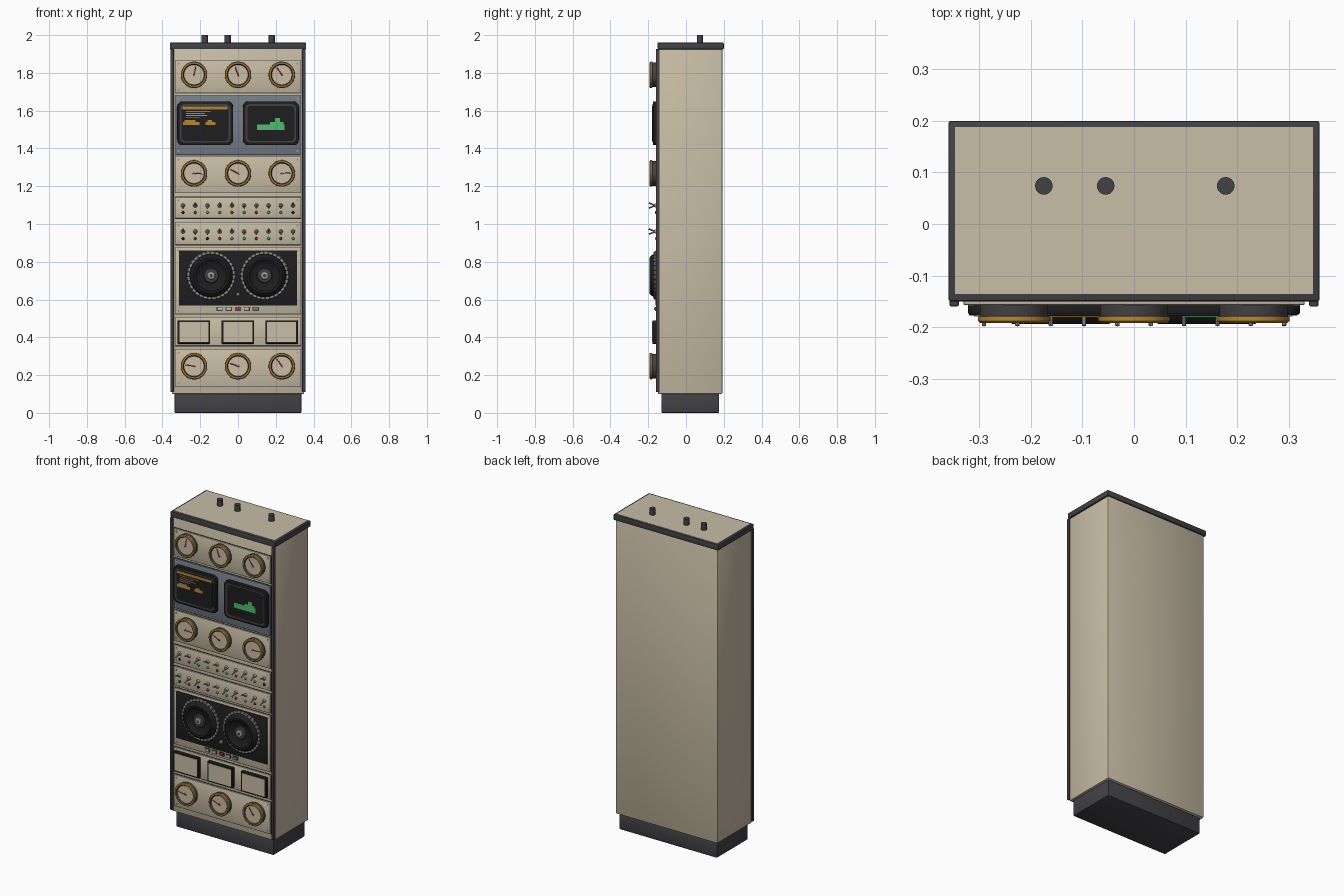
import bpy, bmesh, math, random
from mathutils import Vector, Matrix

if "Cube" in bpy.data.objects:
    bpy.data.objects.remove(bpy.data.objects["Cube"], do_unlink=True)
random.seed(4)
made = []


def material(name, r, g, b):
    m = bpy.data.materials.new(name)
    m.use_nodes = True
    m.diffuse_color = (r, g, b, 1)
    m.node_tree.nodes["Principled BSDF"].inputs["Base Color"].default_value = (r, g, b, 1)
    return m


BEIGE = material("beige enamel", .58, .51, .38)
CHARCOAL = material("charcoal trim", .055, .055, .062)
BLACK = material("black plastic", .013, .013, .014)
GOLD = material("amber brass", .47, .24, .04)
BLUE = material("blue grey panel", .18, .21, .24)
STEEL = material("steel", .36, .34, .30)
RED = material("red", .5, .03, .025)
GREEN = material("green", .08, .5, .16)


def finish(name, bm, mats):
    bmesh.ops.recalc_face_normals(bm, faces=bm.faces[:])
    me = bpy.data.meshes.new(name)
    bm.to_mesh(me)
    bm.free()
    ob = bpy.data.objects.new(name, me)
    bpy.context.collection.objects.link(ob)
    for m in mats:
        me.materials.append(m)
    made.append(ob)
    return ob


def box(name, x0, x1, y0, y1, z0, z1, mat, bevel=0, corner=0):
    """Box by its limits; corner rounds the edges that run front to back."""
    bm = bmesh.new()
    bmesh.ops.create_cube(bm, size=1)
    bm.transform(Matrix.Translation(((x0 + x1) / 2, (y0 + y1) / 2, (z0 + z1) / 2))
                 @ Matrix.Diagonal((x1 - x0, y1 - y0, z1 - z0, 1)))
    if corner:
        es = [e for e in bm.edges
              if abs((e.verts[0].co - e.verts[1].co).y) > .5 * (y1 - y0)
              and abs((e.verts[0].co - e.verts[1].co).x) < 1e-5
              and abs((e.verts[0].co - e.verts[1].co).z) < 1e-5]
        bmesh.ops.bevel(bm, geom=es, offset=corner, segments=5, profile=.5, affect='EDGES')
    if bevel:
        es = [e for e in bm.edges if e.calc_face_angle(0) > 1]
        bmesh.ops.bevel(bm, geom=es, offset=bevel, segments=2, profile=.5, affect='EDGES')
    return finish(name, bm, [mat])


def plate(name, x, z, w, h, y0, y1, mat, **kw):
    return box(name, x - w / 2, x + w / 2, y1, y0, z - h / 2, z + h / 2, mat, **kw)


def lathe(name, x, z, profile, mats, seg=40):
    """Spin (radius, y, material) steps about a front-to-back axis."""
    bm = bmesh.new()
    rings = []
    for r, y, _ in profile:
        rings.append([bm.verts.new((x + r * math.cos(a), y, z + r * math.sin(a)))
                      for a in (math.tau * i / seg for i in range(seg))])
    for a, b, step in zip(rings, rings[1:], profile[1:]):
        for i in range(seg):
            j = (i + 1) % seg
            f = bm.faces.new((a[i], a[j], b[j], b[i]))
            f.material_index = step[2]
    bmesh.ops.remove_doubles(bm, verts=bm.verts[:], dist=1e-6)
    return finish(name, bm, mats)


def rod(name, start, end, r, mat, seg=12):
    a, b = Vector(start), Vector(end)
    bm = bmesh.new()
    bmesh.ops.create_cone(bm, cap_ends=True, segments=seg, radius1=r, radius2=r,
                          depth=(b - a).length)
    turn = (b - a).to_track_quat('Z', 'Y').to_matrix().to_4x4()
    bm.transform(Matrix.Translation((a + b) / 2) @ turn)
    return finish(name, bm, [mat])


# Cabinet shell
FRONT = -.157
box("plinth", -.335, .335, -.13, .175, 0, .105, CHARCOAL, bevel=.004)
box("cabinet_body", -.35, .35, -.148, .192, .1, 1.935, BEIGE, bevel=.006)
cap = box("top_cap", -.36, .36, -.15, .2, 1.925, 1.96, CHARCOAL, bevel=.004)
box("top_plate", -.347, .347, -.136, .188, 1.95, 1.962, BEIGE)
for side in (-1, 1):
    plate("front_rail", side * .349, 1.018, .018, 1.815, -.14, -.16, CHARCOAL, bevel=.003)
for x in (-.175, -.055, .178):
    rod("roof_stub", (x, .074, 1.95), (x, .074, 2), .017, CHARCOAL, 24)


# Front panels, each with a dark shadow gap and corner screws
def panel(name, z0, z1, mat=BEIGE):
    z, h = (z0 + z1) / 2, z1 - z0
    plate(name + "_gap", 0, z, .668, h + .007, -.14, -.150, CHARCOAL)
    plate(name, 0, z, .662, h, -.14, FRONT, mat, bevel=.002)
    for sx in (-.315, .315):
        for sz in (z0 + .016, z1 - .016):
            lathe("panel_screw", sx, sz, [(.006, -.15, 0), (.006, -.159, 0), (0, -.160, 0)],
                  [STEEL], 10)


panel("upper_gauge_panel", 1.695, 1.865)
panel("screen_panel", 1.37, 1.68, BLUE)
panel("middle_gauge_panel", 1.167, 1.358)
panel("upper_switch_panel", 1.03, 1.142)
panel("lower_switch_panel", .89, 1.008)
panel("reel_panel", .525, .875)
panel("meter_panel", .355, .505)
panel("lower_gauge_panel", .14, .335)


# Round gauges with needles, angles measured from +x
def gauge(x, z, angle):
    lathe("gauge", x, z, [
        (.066, -.15, 0), (.066, -.178, 0), (.070, -.180, 1), (.070, -.188, 1),
        (.066, -.192, 1), (.058, -.192, 1), (.055, -.188, 0), (.053, -.185, 0),
        (0, -.185, 2)], [CHARCOAL, GOLD, BEIGE], 48)
    a = math.radians(angle)
    d = Vector((math.cos(a), 0, math.sin(a)))
    c = Vector((x, -.187, z))
    rod("gauge_needle", c - d * .008, c + d * .045, .0025, RED, 6)
    lathe("needle_pivot", x, z, [(.006, -.184, 0), (.006, -.189, 0), (0, -.189, 0)], [RED], 12)


for z, angles in ((1.79, (78, 110, 125)), (1.268, (-3, 153, 3)), (.247, (170, 160, 125))):
    for x, angle in zip((-.233, 0, .232), angles):
        gauge(x, z, angle)

# Two display screens
for side in (-1, 1):
    x = side * .174
    plate("screen_housing", x, 1.533, .296, .232, -.15, -.176, BLACK, corner=.03, bevel=.004)
    plate("screen_bezel", x, 1.533, .268, .204, -.17, -.1775, CHARCOAL, corner=.025)
    plate("screen_glass", x, 1.533, .250, .186, -.17, -.179, BLACK, corner=.02)


def glow(name, x0, x1, z0, z1, mat):
    box(name, x0, x1, -.1805, -.178, z0, z1, mat)


glow("text_header", -.293, -.055, 1.607, 1.622, GOLD)
for i, width in enumerate((.13, .10, .11, .07)):
    glow("text_line", -.275, -.275 + width, 1.594 - i * .011, 1.598 - i * .011, GOLD if i < 2 else STEEL)
for x0, x1 in ((-.292, -.205), (-.172, -.118)):
    glow("text_block", x0, x1, 1.523, 1.541, GOLD)
    glow("text_block_top", x0 + .01, x1 - .02, 1.541, 1.55, GOLD)
for x0, x1, top in ((.1, .245, 1.528), (.17, .24, 1.54), (.195, .222, 1.56)):
    glow("plot_trace", x0, x1, 1.497, top, GREEN)

# Toggle switches with indicator lamps
lamps = {1.098: "krggrgrggk", .96: "krkrggrgrg"}
lamp_colour = {"k": BLACK, "r": RED, "g": GREEN}
for z, row in lamps.items():
    for i, key in enumerate(row):
        x = -.291 + i * .0647
        lathe("switch_collar", x, z, [(.011, -.15, 0), (.011, -.161, 0), (.007, -.167, 0),
                                      (0, -.167, 0)], [STEEL], 12)
        tilt = random.choice((-1, 1)) * .014
        rod("switch_lever", (x, -.162, z), (x, -.197, z + tilt), .0042, STEEL, 8)
        lathe("indicator_lamp", x, z - .037, [(.0075, -.15, 0), (.0075, -.160, 0),
                                              (.005, -.164, 0), (0, -.165, 0)],
              [lamp_colour[key]], 12)

# Reel deck
plate("reel_deck", 0, .714, .626, .292, -.15, -.161, BLACK, bevel=.002)
for x in (-.142, .141):
    lathe("reel", x, .727, [
        (.117, -.155, 0), (.113, -.172, 0), (.105, -.186, 0), (.094, -.194, 0),
        (.082, -.193, 0), (.072, -.184, 0), (.058, -.179, 0), (.04, -.177, 0),
        (.036, -.184, 1), (.022, -.186, 1), (.019, -.190, 2), (.009, -.193, 2),
        (0, -.193, 1)], [BLACK, CHARCOAL, STEEL], 48)
    rim = lathe("reel_rim", x, .727, [(.128, -.155, 0), (.128, -.168, 0), (.125, -.171, 0),
                                      (.115, -.171, 0), (.113, -.165, 0)], [STEEL, CHARCOAL], 96)
    # Knurled rim: every third sector is dark
    for f in rim.data.polygons:
        a = math.atan2(f.center.z - .727, f.center.x - x) % math.tau
        f.material_index = int(int(a / math.tau * 96) % 3 == 0)
lathe("deck_knob", 0, .628, [(.011, -.155, 0), (.011, -.172, 0), (.007, -.176, 0),
                             (0, -.176, 0)], [STEEL], 16)
for x, mat in ((-.097, BEIGE), (-.049, BEIGE), (0, RED), (.047, BEIGE), (.094, BLUE)):
    plate("button_surround", x, .551, .032, .021, -.15, -.164, CHARCOAL)
    plate("deck_button", x, .551, .026, .015, -.15, -.169, mat, bevel=.002)

# Square meters
for x in (-.234, -.001, .231):
    plate("meter_housing", x, .428, .172, .124, -.15, -.178, BLACK, bevel=.002)
    plate("meter_face", x, .428, .154, .106, -.17, -.1795, BEIGE)

# Smooth shading with sharp edges kept
bpy.ops.object.select_all(action='DESELECT')
for ob in made:
    ob.select_set(True)
bpy.context.view_layer.objects.active = cap
bpy.ops.object.shade_smooth_by_angle(angle=math.radians(35))
